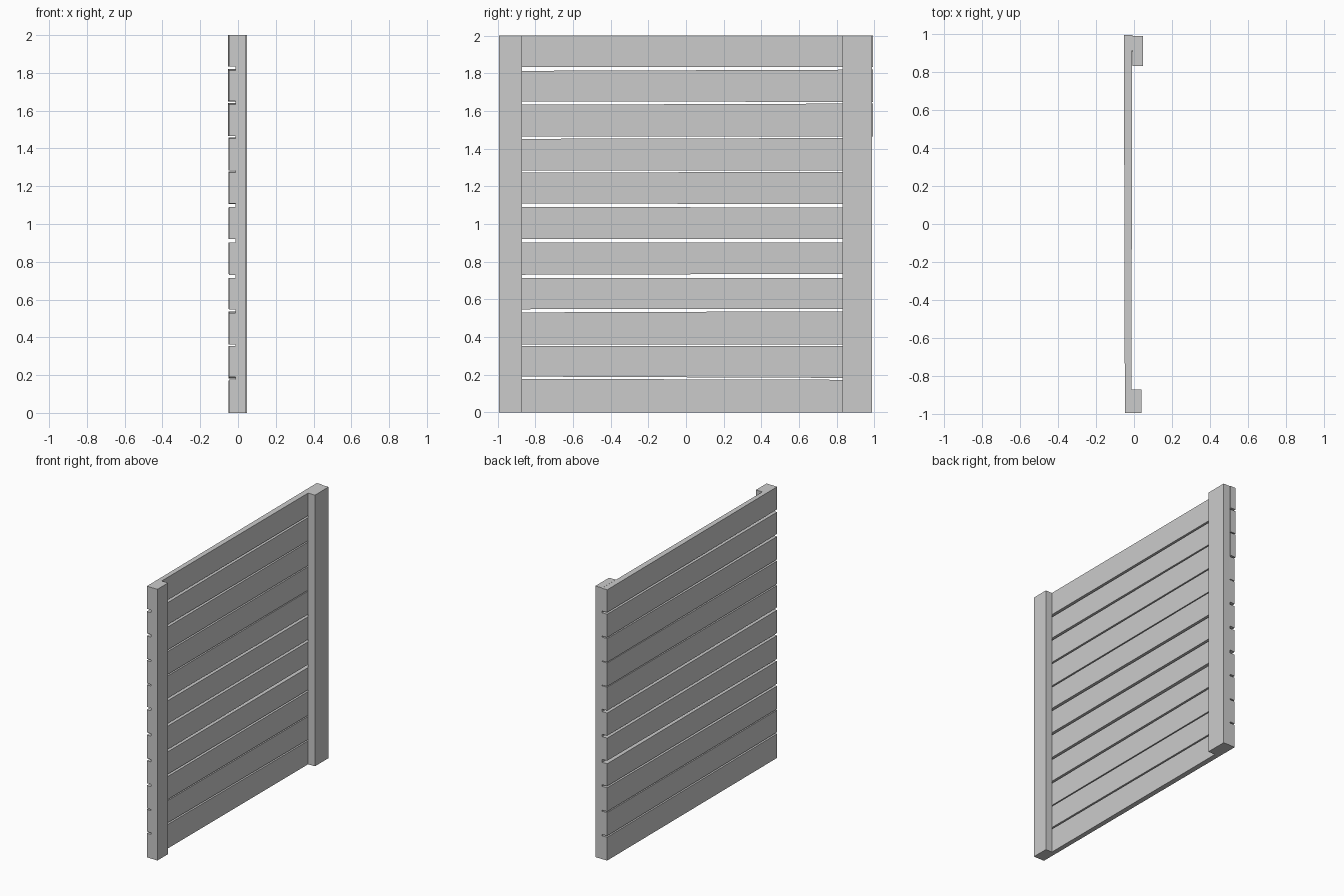
import bpy


def beam(name, front, back):
    """Slightly tapered block between two end rectangles: (y, x0, x1, z0, z1)."""
    verts = []
    for y, x0, x1, z0, z1 in (front, back):
        verts += [(x0, y, z0), (x1, y, z0), (x1, y, z1), (x0, y, z1)]
    faces = [(0, 1, 2, 3), (7, 6, 5, 4)]
    faces += [(i, i + 4, (i + 1) % 4 + 4, (i + 1) % 4) for i in range(4)]
    mesh = bpy.data.meshes.new(name)
    mesh.from_pydata(verts, [], faces)
    mesh.update()
    obj = bpy.data.objects.new(name, mesh)
    bpy.context.collection.objects.link(obj)
    return obj


# Uneven gaps between planks: (low, high) at the front end, then at the back end
gaps = [
    (0.178, 0.190, 0.172, 0.182),
    (0.353, 0.361, 0.353, 0.361),
    (0.530, 0.547, 0.537, 0.549),
    (0.713, 0.730, 0.714, 0.736),
    (0.903, 0.921, 0.903, 0.921),
    (1.090, 1.109, 1.088, 1.106),
    (1.272, 1.283, 1.278, 1.284),
    (1.452, 1.465, 1.457, 1.465),
    (1.633, 1.652, 1.640, 1.648),
    (1.813, 1.833, 1.820, 1.833),
]

# Horizontal planks, the top three standing a little proud at the back end
fl = bl = 0.0
for i, (f0, f1, b0, b1) in enumerate(gaps + [(2.0, 2.0, 2.0, 2.0)]):
    proud = i >= 8
    beam(f"plank_{i + 1}",
         (-0.994, -0.048, -0.014, fl, f0),
         (0.994 if proud else 0.989, -0.053 if proud else -0.049, -0.009, bl, b0))
    fl, bl = f1, b1

# Upright posts on the inner side
beam("front_post", (-0.994, -0.014, 0.039, 0.0, 2.0), (-0.87, -0.014, 0.039, 0.0, 2.0))
beam("back_post", (0.83, -0.009, 0.047, 0.0, 2.0), (0.989, -0.009, 0.047, 0.0, 2.0))
